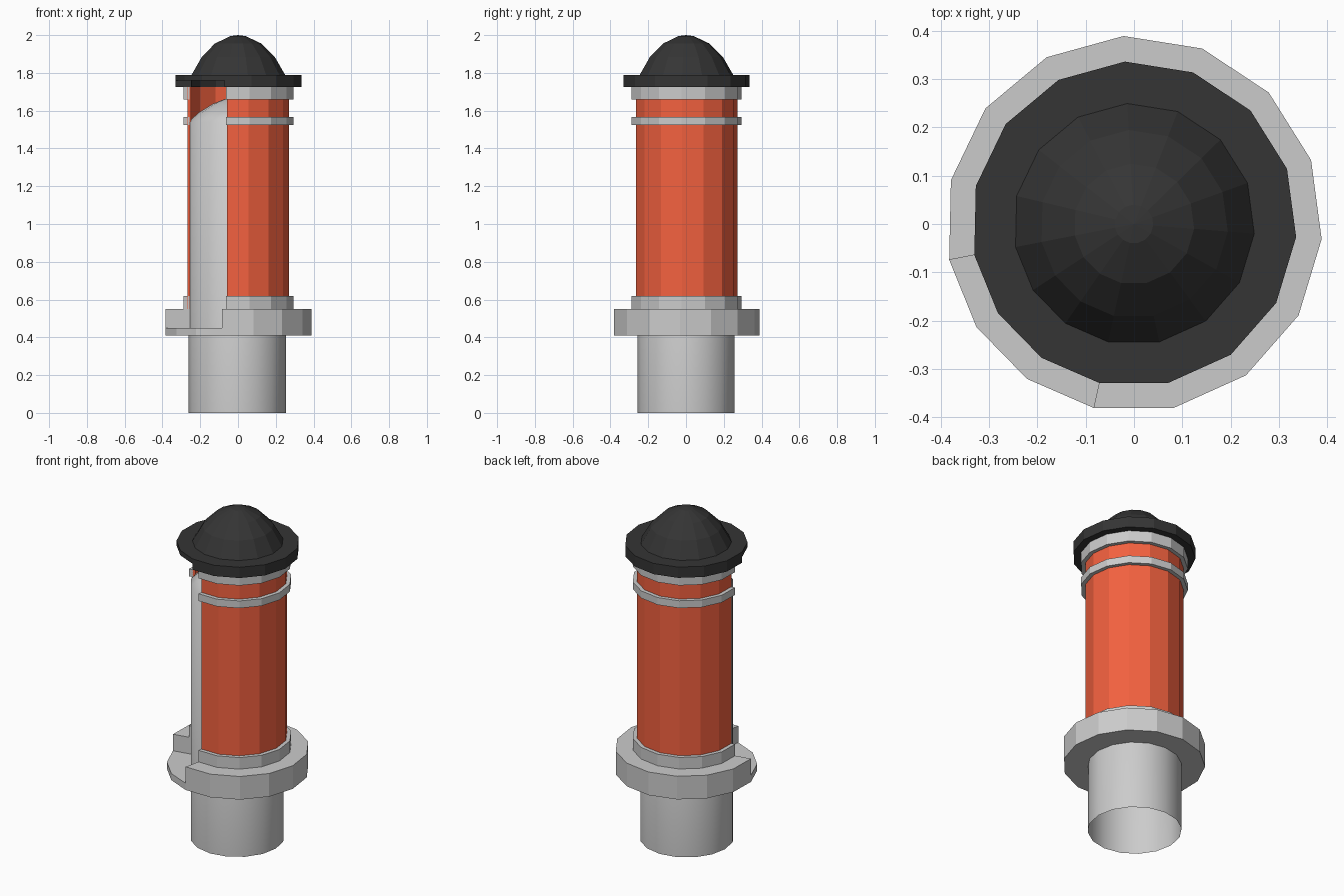
import bpy, bmesh, math

if "Cube" in bpy.data.objects:
    bpy.data.objects.remove(bpy.data.objects["Cube"])

START, STEP = -102.4, 24.45
SECTOR = [START + STEP * i for i in range(13)]          # solid part of the shell
END = SECTOR[-1]
GAP = [END + (START + 360 - END) * i / 3 for i in range(4)]  # open window
FULL = SECTOR + GAP[1:3]


def material(name, rgb):
    m = bpy.data.materials.new(name)
    m.diffuse_color = (*rgb, 1)
    m.use_nodes = True
    m.node_tree.nodes["Principled BSDF"].inputs["Base Color"].default_value = m.diffuse_color
    return m


def lathe(bm, profile, angles, loop=False, caps=False, closed=False):
    """Revolve (radius, z) points through the listed angles in degrees."""
    cols = [[bm.verts.new((r * math.cos(math.radians(a)), r * math.sin(math.radians(a)), z))
             for r, z in profile] for a in angles]
    n, k = len(cols), len(profile)
    for i in range(n if loop else n - 1):
        a, b = cols[i], cols[(i + 1) % n]
        for j in range(k if closed else k - 1):
            j2 = (j + 1) % k
            bm.faces.new((a[j], b[j], b[j2], a[j2]))
    if caps:
        for col in (cols[0], cols[-1]):
            pts = [v for v, (r, z) in zip(col, profile) if r > 0]
            # duplicate so the end face stays flat and sharp
            bm.faces.new([bm.verts.new(v.co) for v in pts])


def part(name, pieces, mat=None):
    bm = bmesh.new()
    for args, kw in pieces:
        lathe(bm, *args, **kw)
    bmesh.ops.remove_doubles(bm, verts=bm.verts, dist=1e-5)
    bmesh.ops.recalc_face_normals(bm, faces=bm.faces)
    me = bpy.data.meshes.new(name)
    bm.to_mesh(me)
    bm.free()
    ob = bpy.data.objects.new(name, me)
    bpy.context.collection.objects.link(ob)
    if mat:
        me.materials.append(mat)
    return ob


red = material("red", (0.9, 0.12, 0.05))
black = material("black", (0.035, 0.035, 0.035))

# flange with a low shelf across the window
part("base_flange", [
    (([(.25, .41), (.39, .41), (.39, .55), (.25, .55)], SECTOR), dict(caps=True)),
    (([(.25, .41), (.39, .41), (.39, .45), (.25, .45)], GAP), {})])

# red shell
part("shell", [(([(.254, .55), (.272, .55), (.272, 1.725), (.254, 1.725)], SECTOR),
                dict(caps=True, closed=True))], red)

# grey bands around the shell
for name, z0, z1 in (("lower_collar", .55, .62), ("middle_band", 1.523, 1.567),
                     ("upper_collar", 1.66, 1.725)):
    part(name, [(([(.262, z0), (.295, z0), (.295, z1), (.262, z1)], SECTOR), dict(caps=True))])

# black cap: rim (thinner over the window) and dome
part("cap_rim", [
    (([(0, 1.76), (.25, 1.76), (.25, 1.725), (.337, 1.725), (.337, 1.79), (.25, 1.79)],
      SECTOR), dict(caps=True)),
    (([(0, 1.76), (.25, 1.76), (.337, 1.76), (.337, 1.79), (.25, 1.79)], GAP), {})], black)
part("cap_dome", [(([(.25, 1.79), (.195, 1.885), (.125, 1.955), (.04, 1.995), (0, 2.0)], FULL),
                   dict(loop=True))], black)

# smooth inner pipe with a rounded top, open at the bottom
pipe = part("inner_pipe", [(([(.258, 0), (.258, 1.54), (.2, 1.592), (.13, 1.635), (.07, 1.66),
                             (0, 1.67)], [i * 22.5 for i in range(16)]), dict(loop=True))])
pipe.location.x = -.005
bpy.context.view_layer.objects.active = pipe
pipe.select_set(True)
bpy.ops.object.shade_smooth_by_angle(angle=math.radians(60))
